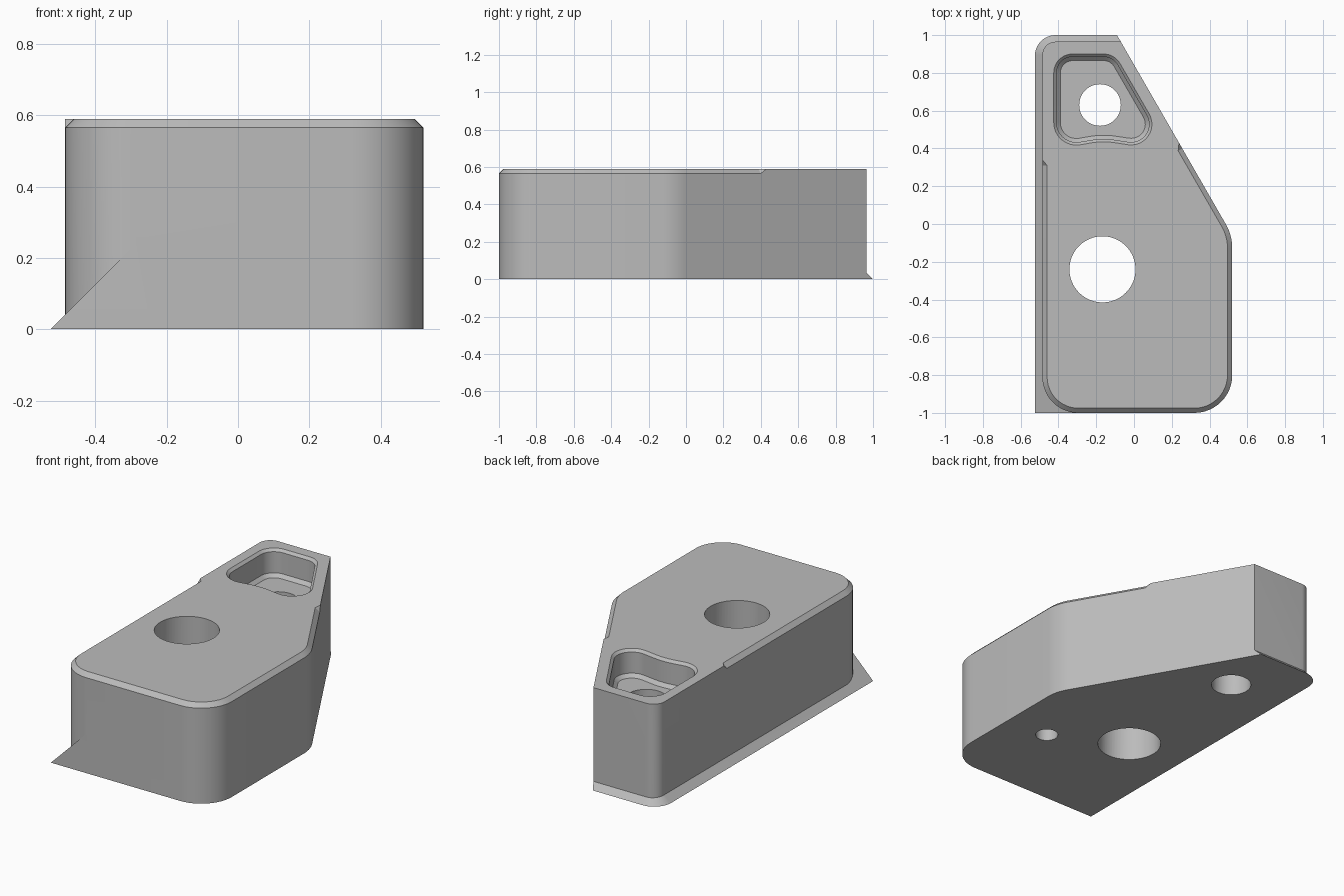
import bpy, bmesh, math
from mathutils import Vector

old = bpy.data.objects.get("Cube")
if old:
    bpy.data.objects.remove(old, do_unlink=True)

grey = bpy.data.materials.new("machined grey")
grey.use_nodes = True
colour = (0.5, 0.5, 0.5, 1)
grey.diffuse_color = colour
grey.node_tree.nodes["Principled BSDF"].inputs["Base Color"].default_value = colour


def rounded(corners, steps=12):
    """Polygon with filleted corners; corners are (x, y, radius)."""
    pts, n = [], len(corners)
    for i, (x, y, r) in enumerate(corners):
        p = Vector((x, y))
        if r == 0:
            pts.append(p)
            continue
        a = (Vector(corners[i - 1][:2]) - p).normalized()
        b = (Vector(corners[(i + 1) % n][:2]) - p).normalized()
        half = a.angle(b) / 2
        centre = p + (a + b).normalized() * r / math.sin(half)
        start = p + a * r / math.tan(half) - centre
        end = p + b * r / math.tan(half) - centre
        sweep = start.angle(end)
        for k in range(steps + 1):
            t = k / steps
            pts.append(centre + (start * math.sin((1 - t) * sweep)
                                 + end * math.sin(t * sweep)) / math.sin(sweep))
    return pts


def inset(pts, d):
    """Move a counter-clockwise outline inward by d."""
    out, n = [], len(pts)
    for i, p in enumerate(pts):
        e1 = (p - pts[i - 1]).normalized()
        e2 = (pts[(i + 1) % n] - p).normalized()
        n1, n2 = Vector((-e1.y, e1.x)), Vector((-e2.y, e2.x))
        out.append(p + (n1 + n2) * d / (1 + n1.dot(n2)))
    return out


def loft(name, sections):
    """Solid through outlines at rising heights; sections are (z, points)."""
    bm = bmesh.new()
    rings = [[bm.verts.new((p.x, p.y, z)) for p in pts] for z, pts in sections]
    for low, high in zip(rings, rings[1:]):
        for i in range(len(low)):
            j = (i + 1) % len(low)
            bm.faces.new((low[i], low[j], high[j], high[i]))
    bm.faces.new(rings[0][::-1])
    bm.faces.new(rings[-1])
    bmesh.ops.triangulate(bm, faces=[f for f in bm.faces if len(f.verts) == 4])
    bmesh.ops.recalc_face_normals(bm, faces=bm.faces)
    mesh = bpy.data.meshes.new(name)
    bm.to_mesh(mesh)
    bm.free()
    mesh.materials.append(grey)
    ob = bpy.data.objects.new(name, mesh)
    bpy.context.collection.objects.link(ob)
    return ob


def drill(name, x, y, r, z0, z1):
    circle = [Vector((x + r * math.cos(a), y + r * math.sin(a)))
              for a in (math.tau * k / 64 for k in range(64))]
    return loft(name, [(z0, circle), (z1, circle)])


def combine(target, tool, operation):
    bpy.context.view_layer.objects.active = target
    mod = target.modifiers.new(operation, 'BOOLEAN')
    mod.operation, mod.solver, mod.object = operation, 'EXACT', tool
    bpy.ops.object.modifier_apply(modifier=mod.name)
    bpy.data.objects.remove(tool, do_unlink=True)


HEIGHT, CHAMFER = 0.59, 0.025
LEFT, BACK = -0.525, 1.0


def slant_x(y):
    return 0.48 - (y - 0.01) / 1.737


# Main block with a top chamfer that stops part way along both sides
outline = rounded([(-0.485, -1, 0.19), (0.52, -1, 0.2), (0.52, -0.06, 0.25),
                   (slant_x(0.40), 0.40, 0), (slant_x(0.43), 0.43, 0),
                   (slant_x(0.965), 0.965, 0), (-0.485, 0.965, 0.07),
                   (-0.485, 0.34, 0), (-0.485, 0.31, 0)])
top = [q if p.y < 0.42 and not (p.x < 0 and p.y > 0.32) else p
       for p, q in zip(outline, inset(outline, CHAMFER))]
block = loft("block", [(0, outline), (HEIGHT - CHAMFER, outline), (HEIGHT, top)])


# Flared foot along the long side and the back
def foot_outline(h):
    return rounded([(LEFT + h, -1, 0), (-0.25, -1, 0), (slant_x(0.7), 0.7, 0),
                    (slant_x(BACK - h), BACK - h, 0),
                    (LEFT + h, BACK - h, max(0.11 - h, 0.01))])


foot = loft("foot", [(h, foot_outline(h)) for h in (0, 0.04, 0.24)])
combine(block, foot, 'UNION')

# Pocket with a chamfered lip and floor
lip = rounded([(-0.425, 0.395, 0.12), (-0.165, 0.44, 0.4), (0.195, 0.385, 0.11),
               (-0.103, 0.9, 0.1), (-0.425, 0.9, 0.1)])
levels = [(0.43, 0.035), (0.45, 0.015), (0.575, 0.015), (HEIGHT, 0), (0.7, 0)]
combine(block, loft("pocket", [(z, inset(lip, d)) for z, d in levels]), 'DIFFERENCE')

# Through holes and the blind hole underneath
for hole in (("main_hole", -0.167, -0.24, 0.175, -0.1, 0.7),
             ("pocket_hole", -0.18, 0.63, 0.11, -0.1, 0.5),
             ("blind_hole", 0.25, -0.46, 0.062, -0.1, 0.3)):
    combine(block, drill(*hole), 'DIFFERENCE')

block.name = "mounting_block"
bpy.ops.object.select_all(action='DESELECT')
block.select_set(True)
bpy.context.view_layer.objects.active = block
bpy.ops.object.shade_smooth_by_angle(angle=math.radians(25))
